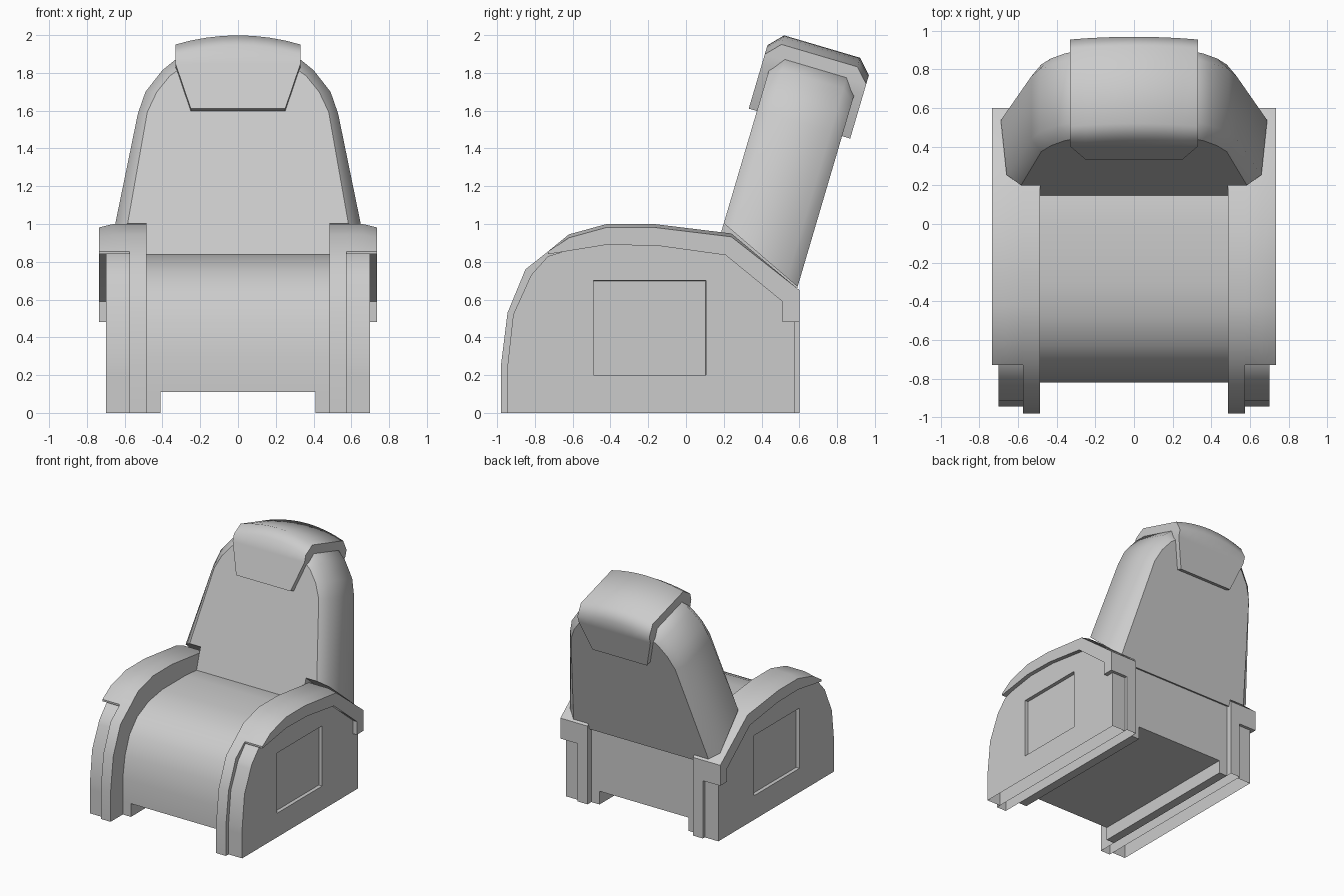
import bpy, bmesh, math
from mathutils import Vector

if "Cube" in bpy.data.objects:
    bpy.data.objects.remove(bpy.data.objects["Cube"], do_unlink=True)

GREY = (0.6, 0.6, 0.6, 1)
mat = bpy.data.materials.new("upholstery_grey")
mat.use_nodes = True
mat.diffuse_color = GREY
mat.node_tree.nodes["Principled BSDF"].inputs["Base Color"].default_value = GREY


def finish(bm, name, angle, open_bottom=False, sharp=()):
    """Set normals and hard edges, then make the object."""
    bmesh.ops.recalc_face_normals(bm, faces=bm.faces[:])
    for e in bm.edges:
        e.smooth = e not in sharp and e.calc_face_angle(0) < math.radians(angle)
    if open_bottom:
        low = [f for f in bm.faces if all(v.co.z < 1e-4 for v in f.verts)]
        bmesh.ops.delete(bm, geom=low, context='FACES_ONLY')
    for f in bm.faces:
        f.smooth = True
    me = bpy.data.meshes.new(name)
    bm.to_mesh(me)
    bm.free()
    me.materials.append(mat)
    ob = bpy.data.objects.new(name, me)
    bpy.context.collection.objects.link(ob)
    return ob


def loft(sections, cap_quads=None):
    """Bridge closed sections and cap both ends."""
    bm = bmesh.new()
    rings = [[bm.verts.new(p) for p in s] for s in sections]
    n = len(rings[0])
    for a, b in zip(rings, rings[1:]):
        for i in range(n):
            j = (i + 1) % n
            bm.faces.new((a[i], a[j], b[j], b[i]))
    caps = []
    for ring in (rings[0], rings[-1]):
        for ids in cap_quads or [range(n)]:
            caps.append(bm.faces.new([ring[i] for i in ids]))
    return bm, caps


def slab(profile, x0, x1):
    """Side profile (y, z) extended across x."""
    return loft([[(x, y, z) for y, z in profile] for x in (x0, x1)])[0]


def lean(x, u, v):
    """Backrest space: u up along the recline, v through its depth."""
    return (x, 0.19 + 0.283 * u + 0.959 * v, 0.97 + 0.959 * u - 0.283 * v)


# Arms: inner body, recessed side panel and overhanging top pad
pad_top = [(-0.73, 0.855), (-0.62, 0.945), (-0.42, 1.0), (-0.17, 1.0),
           (0.24, 0.95), (0.6, 0.65)]
inner = [(-0.98, 0), (-0.98, 0.25), (-0.945, 0.53), (-0.85, 0.76)] + pad_top + [(0.6, 0)]
outer = [(-0.945, 0), (-0.945, 0.25), (-0.915, 0.52), (-0.82, 0.73), (-0.73, 0.83),
         (-0.42, 0.92), (0.24, 0.87), (0.575, 0.6), (0.575, 0)]
pad_under = [(0.6, 0.48), (0.51, 0.48), (0.51, 0.59), (0.21, 0.835),
             (-0.15, 0.885), (-0.42, 0.89), (-0.73, 0.84)]

for side, s in (("left", 1), ("right", -1)):
    finish(slab(inner, s * 0.485, s * 0.575), side + "_arm_inner", 45, True)

    bm = slab(outer, s * 0.575, s * 0.70)
    for co, no in (((0, -0.49, 0), (0, 1, 0)), ((0, 0.105, 0), (0, 1, 0)),
                   ((0, 0, 0.2), (0, 0, 1)), ((0, 0, 0.7), (0, 0, 1))):
        bmesh.ops.bisect_plane(bm, geom=bm.verts[:] + bm.edges[:] + bm.faces[:],
                               plane_co=co, plane_no=no)
    bmesh.ops.recalc_face_normals(bm, faces=bm.faces[:])
    centre = Vector((s * 0.70, -0.19, 0.45))
    recess = [f for f in bm.faces if (f.calc_center_median() - centre).length < 0.02]
    bmesh.ops.inset_individual(bm, faces=recess, thickness=0.001, depth=-0.03)
    finish(bm, side + "_arm_panel", 45, True)

    pad = []
    for x, drop in ((0.575, 0), (0.66, 0), (0.735, 0.018)):
        top = [(y, z - drop if z > 0.9 else z) for y, z in pad_top]
        pad.append([(s * x, y, z) for y, z in top + pad_under])
    finish(loft(pad)[0], side + "_arm_pad", 45)

    # Runner under the seat
    runner = [(-0.82, 0), (-0.82, 0.11), (0.55, 0.11), (0.55, 0)]
    finish(slab(runner, s * 0.41, s * 0.485), side + "_runner", 30)

# Seat
seat = [(-0.82, 0.11), (-0.82, 0.3), (-0.79, 0.48), (-0.73, 0.63), (-0.63, 0.74),
        (-0.48, 0.81), (-0.3, 0.84), (0.0, 0.84), (0.2, 0.825), (0.55, 0.66), (0.55, 0.11)]
finish(slab(seat, -0.485, 0.485), "seat", 45)

# Backrest: flat front and rear faces with a rounded rim
rim = [(0.66, 0.53), (0.78, 0.49), (0.9, 0.40), (0.967, 0.32)]
face = [(0.65, 0.48), (0.76, 0.43), (0.85, 0.36), (0.893, 0.30)]
sections = []
for v, outline, base, slope in ((0, face, 0.59, 0.169), (0.065, rim, 0.66, 0.197),
                                (0.405, rim, 0.66, 0.197), (0.47, face, 0.59, 0.169)):
    u0 = 0.035 - 0.45 * v
    half = [(u0, base - slope * u0)] + outline
    sections.append([lean(x, u, v) for u, x in half] +
                    [lean(-x, u, v) for u, x in reversed(half)])
bm, caps = loft(sections)
finish(bm, "backrest", 58, sharp={e for f in caps for e in f.edges})

# Lower part of the backrest between the arms
lower = [(0, 0.035), (0, -0.2), (0.47, -0.23), (0.47, -0.175)]
bm, _ = loft([[lean(x, u, v) for v, u in lower] for x in (-0.485, 0.485)])
finish(bm, "backrest_lower", 30)

# Headrest: crowned pad folded over the top, tapering at its flaps
fold = [(-0.045, 0.655), (-0.045, 0.9), (-0.045, 1.005), (0.025, 1.08),
        (0.445, 1.08), (0.515, 1.005), (0.515, 0.9), (0.515, 0.655)]
sections = []
for i in range(-4, 5):
    t = i / 4
    ring = []
    for v, u in fold:
        width = 0.25 if u < 0.7 else 0.33
        crown = 0.05 * t * t if u > 0.95 else 0
        ring.append(lean(width * t, u - crown, v))
    sections.append(ring)
bm, caps = loft(sections, [(0, 1, 6, 7), (1, 2, 5, 6), (2, 3, 4, 5)])
finish(bm, "headrest", 55)
